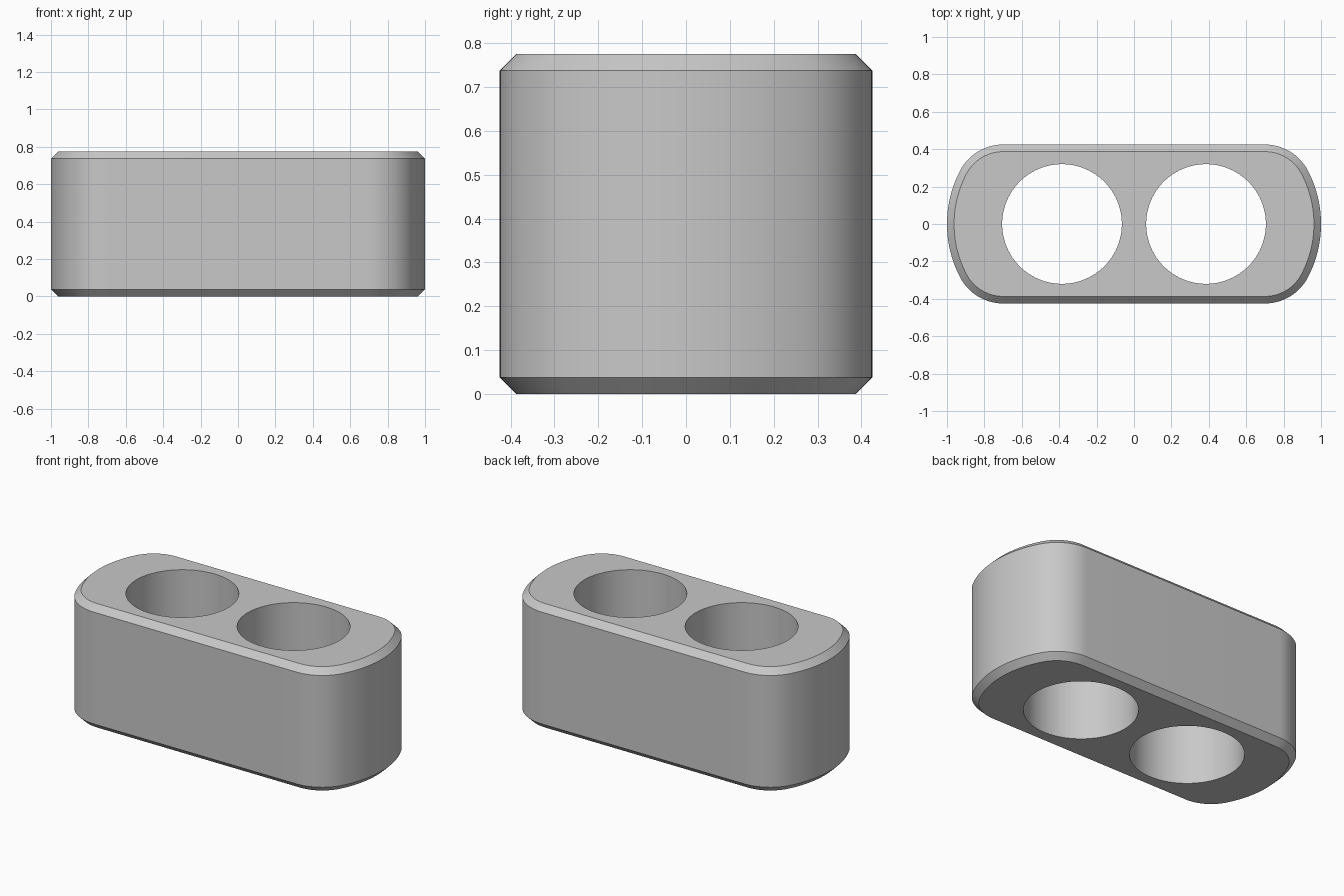
import bpy
import bmesh
from math import sqrt, atan2, cos, sin, pi, radians

HEIGHT, HALF_DEPTH = 0.775, 0.425
HOLE_X, HOLE_R = 0.385, 0.32
END_R, CORNER_R = 1 - HOLE_X, 0.26      # end arc is concentric with its hole
CHAMFER = 0.038

cube = bpy.data.objects.get("Cube")
if cube:
    bpy.data.objects.remove(cube, do_unlink=True)

grey = bpy.data.materials.new("plain grey")
grey.use_nodes = True
grey.diffuse_color = (0.58, 0.58, 0.58, 1)
grey.node_tree.nodes["Principled BSDF"].inputs["Base Color"].default_value = grey.diffuse_color


def arc(cx, cy, r, start, end, steps):
    angles = [start + (end - start) * i / steps for i in range(steps + 1)]
    return [(cx + r * cos(a), cy + r * sin(a)) for a in angles]


def outline(inset):
    """Closed outline: wide end arcs blended into straight sides by corner arcs."""
    cy = HALF_DEPTH - CORNER_R
    dx = sqrt((END_R - CORNER_R) ** 2 - cy ** 2)
    join = atan2(cy, dx)
    end = arc(HOLE_X, 0, END_R - inset, 0, join, 16)
    corner = arc(HOLE_X + dx, cy, CORNER_R - inset, join, pi / 2, 16)
    quarter = end + corner[1:]
    half = quarter + [(-x, y) for x, y in reversed(quarter)]
    return half + [(x, -y) for x, y in reversed(half[1:-1])]


def make_object(name, bm):
    mesh = bpy.data.meshes.new(name)
    bmesh.ops.recalc_face_normals(bm, faces=bm.faces)
    bm.to_mesh(mesh)
    bm.free()
    mesh.materials.append(grey)
    obj = bpy.data.objects.new(name, mesh)
    bpy.context.collection.objects.link(obj)
    return obj


# Body: chamfered rings lofted from bottom to top
bm = bmesh.new()
levels = [(0, CHAMFER), (CHAMFER, 0), (HEIGHT - CHAMFER, 0), (HEIGHT, CHAMFER)]
rings = [[bm.verts.new((x, y, z)) for x, y in outline(inset)] for z, inset in levels]
for low, high in zip(rings, rings[1:]):
    for i in range(len(low)):
        j = (i + 1) % len(low)
        bm.faces.new((low[i], low[j], high[j], high[i]))
bm.faces.new(rings[0])
bm.faces.new(rings[-1])
body = make_object("two_hole_block", bm)

# Through holes, cut side by side
bpy.context.view_layer.objects.active = body
for side in (-1, 1):
    bm = bmesh.new()
    bmesh.ops.create_cone(bm, cap_ends=True, segments=96, radius1=HOLE_R,
                          radius2=HOLE_R, depth=HEIGHT * 2)
    bmesh.ops.translate(bm, verts=bm.verts, vec=(side * HOLE_X, 0, HEIGHT / 2))
    cutter = make_object("hole_cutter", bm)
    cutter.hide_render = True
    cut = body.modifiers.new("hole", 'BOOLEAN')
    cut.operation, cut.solver, cut.object = 'DIFFERENCE', 'EXACT', cutter
    bpy.ops.object.modifier_apply(modifier=cut.name)
    bpy.data.objects.remove(cutter, do_unlink=True)

# Smooth curved walls with crisp chamfer edges
bpy.ops.object.select_all(action='DESELECT')
body.select_set(True)
bpy.ops.object.shade_smooth_by_angle(angle=radians(30))
